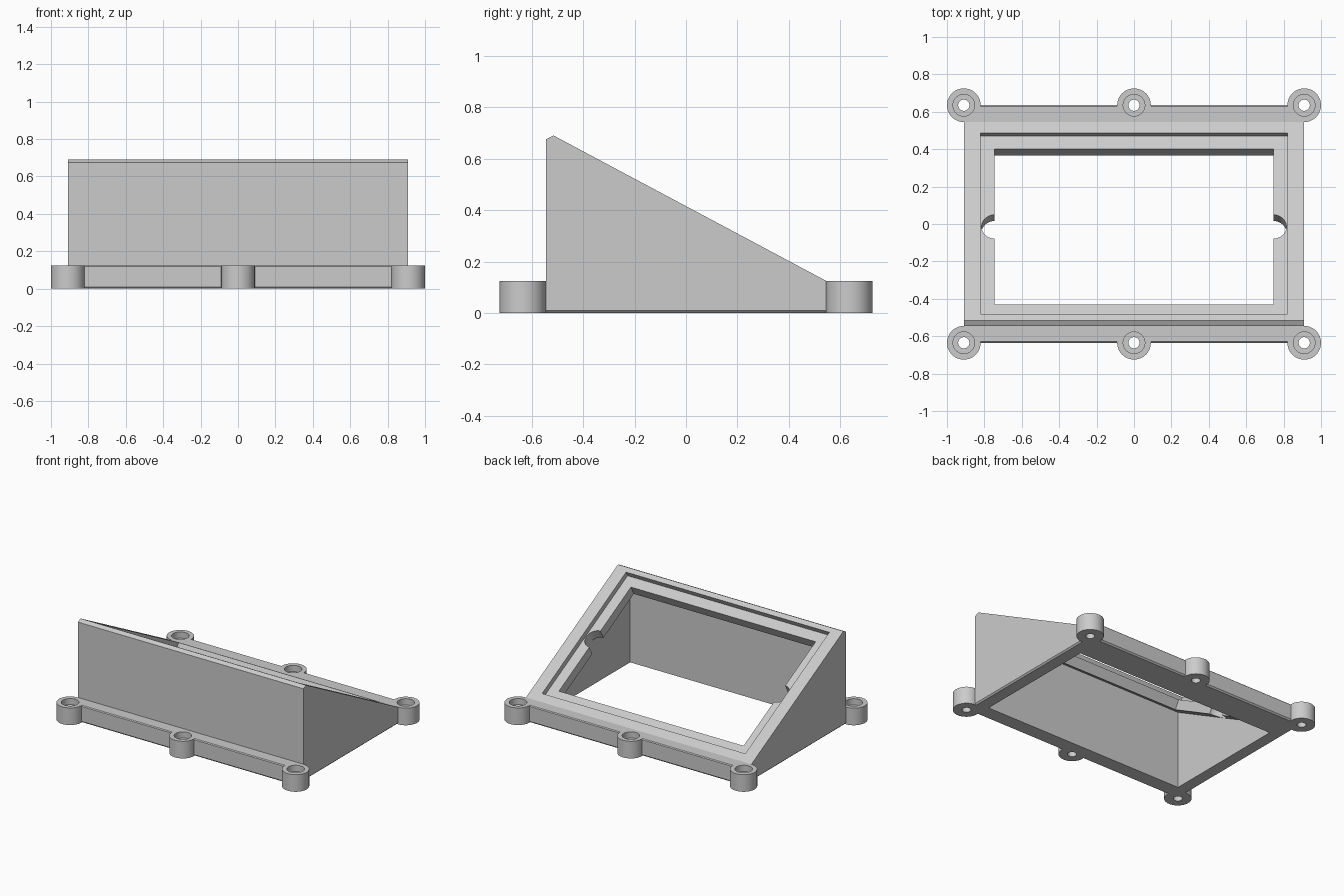
import bpy, bmesh, math
from mathutils import Matrix, Vector

if "Cube" in bpy.data.objects:
    bpy.data.objects.remove(bpy.data.objects["Cube"])

grey = bpy.data.materials.new("light grey plastic")
grey.diffuse_color = (0.6, 0.6, 0.6, 1)
grey.use_nodes = True
grey.node_tree.nodes["Principled BSDF"].inputs["Base Color"].default_value = grey.diffuse_color

W, H = 0.91, 0.125                       # half width, flange height
TILT = math.atan(0.533)                  # slope of the sloped face


def slope_z(y):
    return H + 0.533 * (0.545 - y)


def finish(name, bm):
    bmesh.ops.recalc_face_normals(bm, faces=bm.faces)
    mesh = bpy.data.meshes.new(name)
    bm.to_mesh(mesh)
    bm.free()
    mesh.materials.append(grey)
    ob = bpy.data.objects.new(name, mesh)
    bpy.context.collection.objects.link(ob)
    return ob


def prism(profile, half):
    """Extrude a y-z profile along x."""
    bm = bmesh.new()
    face = bm.faces.new([bm.verts.new((-half, y, z)) for y, z in profile])
    ext = bmesh.ops.extrude_face_region(bm, geom=[face])
    bmesh.ops.translate(bm, vec=(2 * half, 0, 0),
                        verts=[v for v in ext["geom"] if isinstance(v, bmesh.types.BMVert)])
    return bm


def add_cylinder(bm, x, y, r, z0, z1, r_top=None):
    bmesh.ops.create_cone(bm, cap_ends=True, segments=48, radius1=r,
                          radius2=r if r_top is None else r_top, depth=z1 - z0,
                          matrix=Matrix.Translation((x, y, (z0 + z1) / 2)))


def boolean(target, tool, operation):
    mod = target.modifiers.new(operation.lower(), "BOOLEAN")
    mod.operation, mod.solver, mod.object = operation, "EXACT", tool
    bpy.context.view_layer.objects.active = target
    bpy.ops.object.modifier_apply(modifier=mod.name)
    bpy.data.objects.remove(tool)


# Wedge body with front and back flanges, lower edges chamfered
bm = prism([(-0.625, 0), (-0.635, 0.01), (-0.635, H - 0.006), (-0.629, H),
            (-0.545, H), (-0.545, 0.675), (-0.515, slope_z(-0.515)),
            (0.545, H), (0.629, H), (0.635, H - 0.006), (0.635, 0.01), (0.625, 0)], W)
for s in (-1, 1):
    cut = bmesh.ops.bisect_plane(bm, geom=bm.verts[:] + bm.edges[:] + bm.faces[:],
                                 plane_co=(s * W, 0, 0.01), plane_no=(s, 0, -1), clear_outer=True)
    edges = [e for e in cut["geom_cut"] if isinstance(e, bmesh.types.BMEdge)]
    bmesh.ops.holes_fill(bm, edges=edges, sides=0)
body = finish("sloped_housing", bm)

# Round screw bosses
spots = [(x, y) for x in (-W, 0, W) for y in (-0.635, 0.635)]
for x, y in spots:
    bm = bmesh.new()
    add_cylinder(bm, x, y, 0.09, 0, H)
    boolean(body, finish("boss", bm), "UNION")

# Hollow inside, open at the bottom
ceiling = 0.122
bm = prism([(-0.52, -0.1), (-0.52, slope_z(-0.52) - ceiling),
            (0.42, slope_z(0.42) - ceiling), (0.42, -0.1)], 0.815)
boolean(body, finish("cavity", bm), "DIFFERENCE")

# Panel recess, window and side notches, cut square to the slope
frame = Matrix.Translation((0, 0.003, slope_z(0.003))) @ Matrix.Rotation(-TILT, 4, "X")


def slope_box(name, hx, hy, z0, z1):
    bm = bmesh.new()
    bmesh.ops.create_cube(bm, size=1, matrix=frame @ Matrix.Translation((0, 0, (z0 + z1) / 2))
                          @ Matrix.Diagonal((2 * hx, 2 * hy, z1 - z0, 1)))
    return finish(name, bm)


boolean(body, slope_box("recess", 0.82, 0.548, -0.037, 0.1), "DIFFERENCE")
boolean(body, slope_box("window", 0.745, 0.47, -0.13, 0.1), "DIFFERENCE")
for s in (-1, 1):
    bm = bmesh.new()
    add_cylinder(bm, s * 0.742, 0, 0.073, -0.15, 0.05)
    bm.transform(frame)
    boolean(body, finish("notch", bm), "DIFFERENCE")

# Counterbored screw holes
for x, y in spots:
    for r, z0 in ((0.03, -0.1), (0.058, 0.08)):
        bm = bmesh.new()
        add_cylinder(bm, x, y, r, z0, 0.2)
        boolean(body, finish("screw_hole", bm), "DIFFERENCE")

# Smooth round walls, keep hard edges
body.select_set(True)
bpy.context.view_layer.objects.active = body
bpy.ops.object.shade_smooth_by_angle(angle=math.radians(25))
